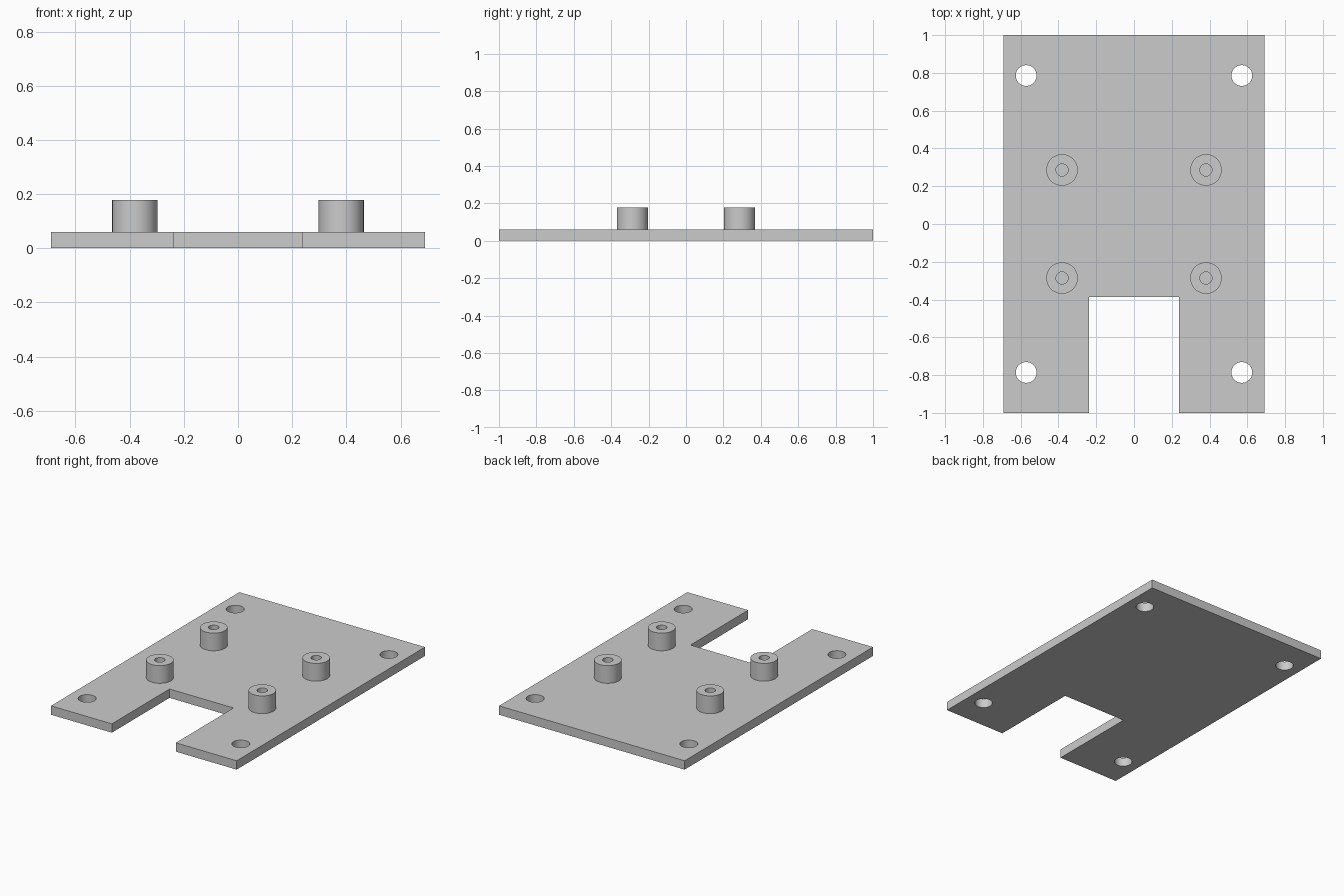
import bpy, bmesh

if "Cube" in bpy.data.objects:
    bpy.data.objects.remove(bpy.data.objects["Cube"])

T = 0.0595      # plate thickness
TOP = 0.1786    # standoff top
SEG = 64


def finish(name, bm):
    bmesh.ops.recalc_face_normals(bm, faces=bm.faces)
    mesh = bpy.data.meshes.new(name)
    bm.to_mesh(mesh)
    bm.free()
    obj = bpy.data.objects.new(name, mesh)
    bpy.context.collection.objects.link(obj)
    return obj


def four_cylinders(name, x, y, r, z0, z1):
    """Four upright cylinders mirrored about both axes."""
    bm = bmesh.new()
    for sx in (-1, 1):
        for sy in (-1, 1):
            ret = bmesh.ops.create_cone(bm, cap_ends=True, segments=SEG,
                                        radius1=r, radius2=r, depth=z1 - z0)
            bmesh.ops.translate(bm, verts=ret["verts"],
                                vec=(sx * x, sy * y, (z0 + z1) / 2))
    return finish(name, bm)


def boolean(target, tool, operation):
    mod = target.modifiers.new(tool.name, 'BOOLEAN')
    mod.operation = operation
    mod.solver = 'EXACT'
    mod.object = tool
    tool.hide_render = True
    bpy.context.view_layer.objects.active = target
    bpy.ops.object.modifier_apply(modifier=mod.name)
    bpy.data.objects.remove(tool)


# Plate outline with the front slot
half = [(0.238, -0.387), (0.238, -1), (0.69, -1), (0.69, 1)]
outline = half + [(-x, y) for x, y in reversed(half)]
bm = bmesh.new()
face = bm.faces.new([bm.verts.new((x, y, 0)) for x, y in outline])
ret = bmesh.ops.extrude_face_region(bm, geom=[face])
bmesh.ops.translate(bm, vec=(0, 0, T),
                    verts=[v for v in ret["geom"] if isinstance(v, bmesh.types.BMVert)])
plate = finish("mounting_plate", bm)

# Corner through holes
boolean(plate, four_cylinders("corner_holes", 0.571, 0.786, 0.055, -0.1, 0.2), 'DIFFERENCE')

# Standoffs with blind bores
boolean(plate, four_cylinders("standoffs", 0.381, 0.286, 0.0833, T / 2, TOP), 'UNION')
boolean(plate, four_cylinders("standoff_bores", 0.381, 0.286, 0.032, T, TOP + 0.1), 'DIFFERENCE')

# Smooth the cylinder walls, keep the edges sharp
bpy.ops.object.select_all(action='DESELECT')
plate.select_set(True)
bpy.context.view_layer.objects.active = plate
bpy.ops.object.shade_smooth_by_angle(angle=0.52)
